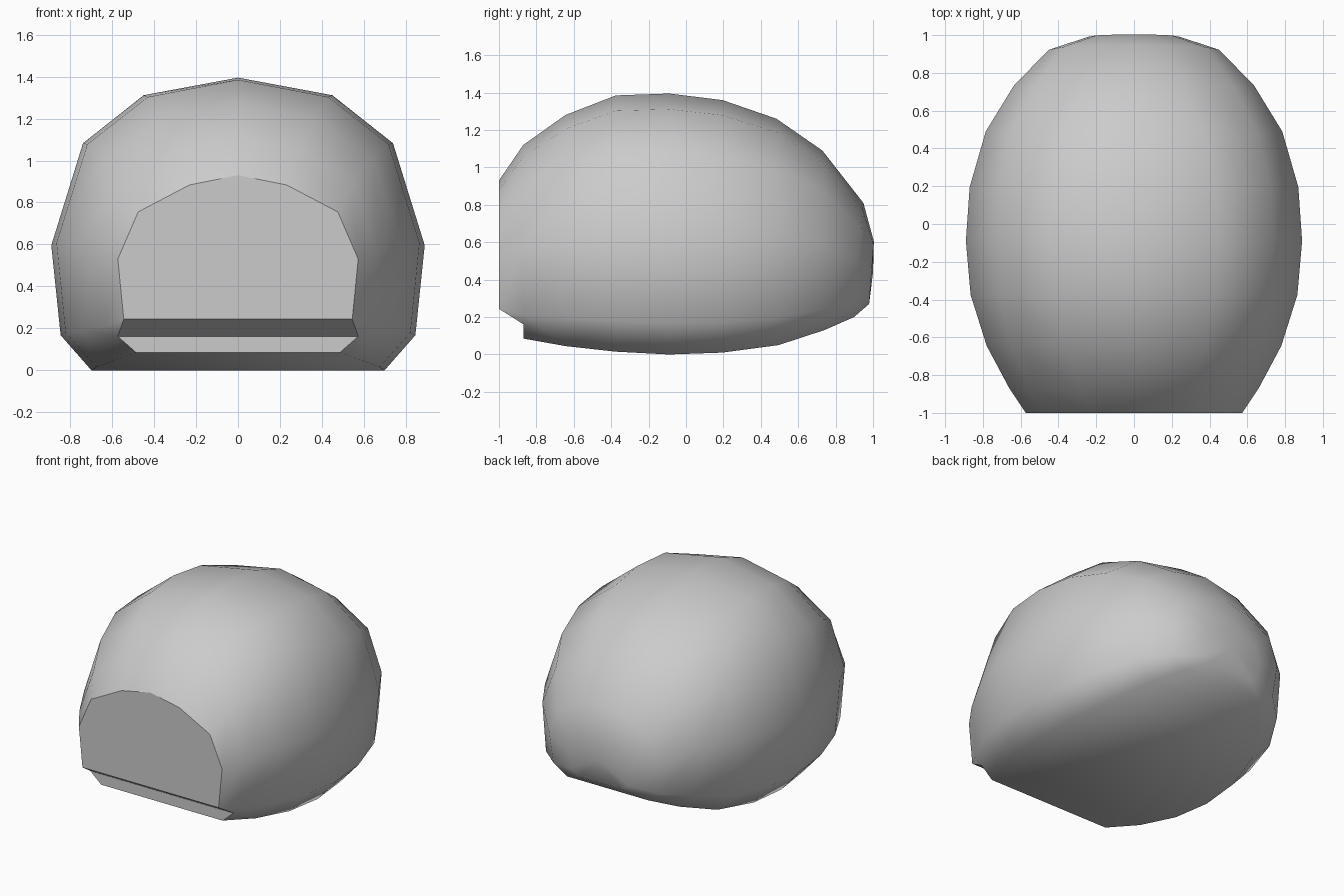
import bpy
import bmesh

cube = bpy.data.objects.get("Cube")
if cube:
    bpy.data.objects.remove(cube, do_unlink=True)

# Plain grey material
grey = bpy.data.materials.new("plain grey")
grey.use_nodes = True
colour = (0.6, 0.6, 0.6, 1)
grey.diffuse_color = colour
grey.node_tree.nodes["Principled BSDF"].inputs["Base Color"].default_value = colour

# Half section as (share of half width, share of height), bottom to top
SECTION = [(0.785, 0), (0.95, 0.12), (1, 0.427), (0.83, 0.776), (0.505, 0.94), (0, 1)]

# Rings from front to back: y, half width, bottom, top, lean
RINGS = [
    (-1.0, 0.573, 0.15, 0.93, 0),
    (-0.87, 0.66, 0.085, 1.12, 0),
    (-0.645, 0.78, 0.045, 1.28, 0),
    (-0.375, 0.865, 0.015, 1.385, 0),
    (-0.09, 0.89, 0.0, 1.395, 0),
    (0.195, 0.87, 0.01, 1.36, 0),
    (0.49, 0.785, 0.05, 1.26, -0.01),
    (0.735, 0.635, 0.13, 1.09, -0.01),
    (0.92, 0.45, 0.2, 0.81, 0.05),
    (0.99, 0.24, 0.27, 0.605, 0.025),
]


def ring_points(y, width, low, high, lean):
    """Left and right halves joined over the top, narrowing a little at the ends."""
    taper = min(1 - width / 0.89, 0.36)
    half = []
    for i, (sx, sz) in enumerate(SECTION):
        if i == 0:
            sx -= 0.19 * taper
        elif i == 2:
            sz += 0.17 * taper
        elif i == 4:
            sx -= 0.28 * taper
        half.append((sx * width, y + lean * (sz - 0.43), low + sz * (high - low)))
    return half + [(-x, py, z) for x, py, z in reversed(half[:-1])]


bm = bmesh.new()
rings = [[bm.verts.new(p) for p in ring_points(*r)] for r in RINGS]
front, second, third = rings[:3]
last = len(front) - 1

# Smooth shell behind the front step
for a, b in zip(rings[1:], rings[2:]):
    for k in range(last + 1):
        n = (k + 1) % (last + 1)
        if a is second and k in (0, last - 1):
            continue
        bm.faces.new((a[k], a[n], b[n], b[k]))

# Rounded back end
pole = bm.verts.new((0, 1, 0.44))
for k in range(last + 1):
    bm.faces.new((rings[-1][k], rings[-1][(k + 1) % (last + 1)], pole))

# Shell of the protruding front
for k in range(1, last - 1):
    bm.faces.new((front[k], front[k + 1], second[k + 1], second[k]))

# Step corners on each side
step = []
for low, up in ((0, 1), (last, last - 1)):
    corner = bm.verts.new(second[low].co.lerp(second[up].co, 0.62))
    step.append(corner)
    bm.faces.new((front[up], second[up], corner))
    bm.faces.new((second[low], corner, second[up], third[up], third[low]))
bm.faces.ensure_lookup_table()
for f in bm.faces:
    f.smooth = True

# Flat front, sloping ledge and lower lip
flats = [
    bm.faces.new(front[1:last]),
    bm.faces.new((front[1], front[last - 1], step[1], step[0])),
    bm.faces.new((step[0], step[1], second[last], second[0])),
]
for f in flats:
    f.smooth = False
    for e in f.edges:
        e.smooth = False

for v in (front[0], front[last]):
    bm.verts.remove(v)
bmesh.ops.recalc_face_normals(bm, faces=bm.faces)

mesh = bpy.data.meshes.new("rounded_shell")
bm.to_mesh(mesh)
bm.free()
mesh.materials.append(grey)
shell = bpy.data.objects.new("rounded_shell", mesh)
bpy.context.collection.objects.link(shell)
